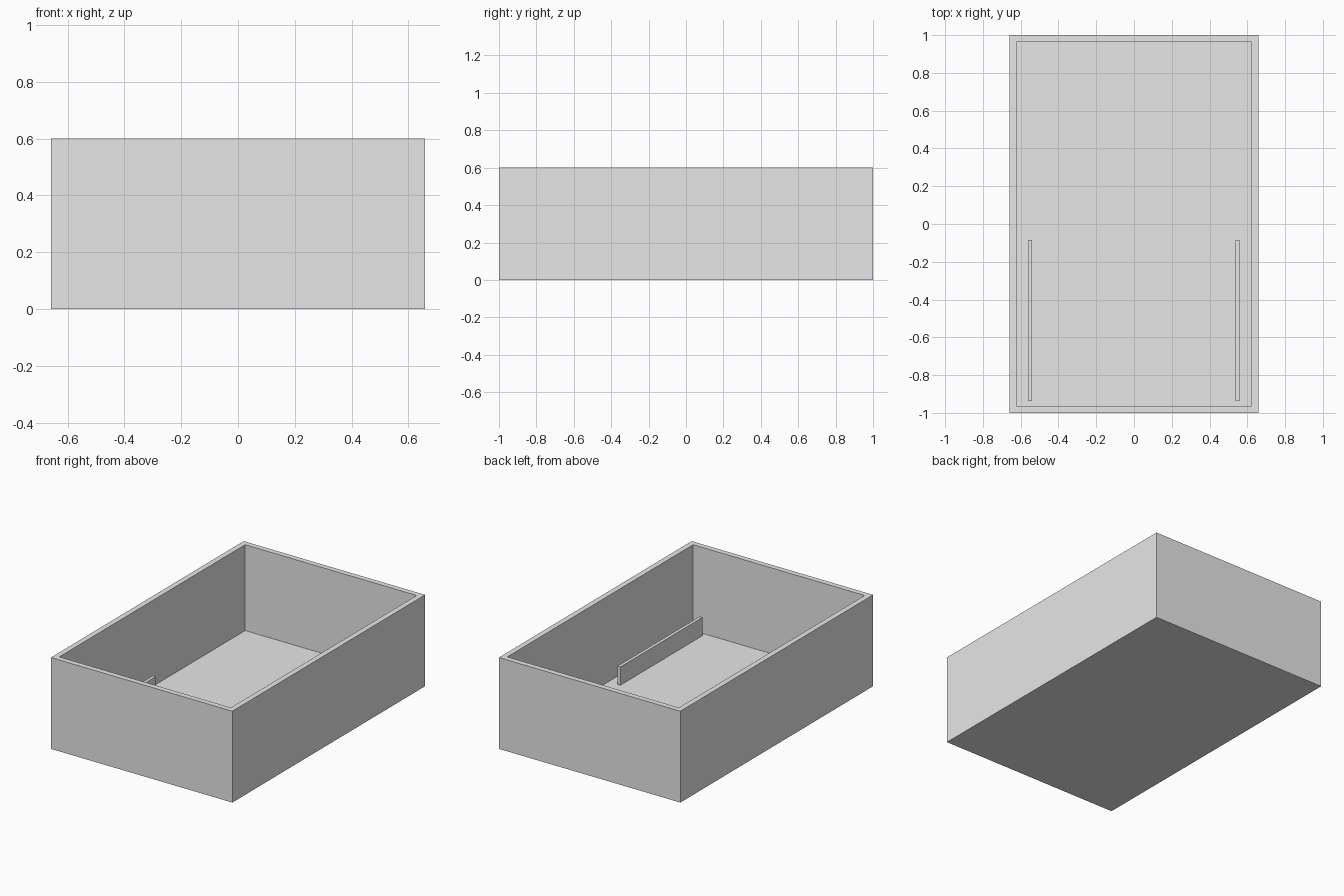
import bpy
import bmesh
from mathutils import Matrix

default = bpy.data.objects.get("Cube")
if default:
    bpy.data.objects.remove(default, do_unlink=True)

WIDTH, LENGTH, HEIGHT = 1.318, 2.0, 0.6
WALL = 0.036

# Single plain grey
grey = bpy.data.materials.new("light grey")
grey.use_nodes = True
colour = (0.8, 0.8, 0.8, 1.0)
grey.diffuse_color = colour
grey.node_tree.nodes["Principled BSDF"].inputs["Base Color"].default_value = colour


def block(bm, size, centre):
    """Add a box of the given size around the given centre."""
    bmesh.ops.create_cube(
        bm, size=1.0, matrix=Matrix.Translation(centre) @ Matrix.Diagonal((*size, 1.0)))


def finish(name, bm):
    mesh = bpy.data.meshes.new(name)
    bm.normal_update()
    bm.to_mesh(mesh)
    bm.free()
    mesh.materials.append(grey)
    obj = bpy.data.objects.new(name, mesh)
    bpy.context.collection.objects.link(obj)
    return obj


# Open tray: inset the top face for the rim, then push it down to the floor
bm = bmesh.new()
block(bm, (WIDTH, LENGTH, HEIGHT), (0, 0, HEIGHT / 2))
bm.normal_update()
top = max(bm.faces, key=lambda f: f.calc_center_median().z)
bmesh.ops.inset_region(bm, faces=[top], thickness=WALL, use_even_offset=True)
pushed = bmesh.ops.extrude_discrete_faces(bm, faces=[top])["faces"][0]
bmesh.ops.translate(bm, verts=pushed.verts, vec=(0, 0, WALL - HEIGHT))
bmesh.ops.recalc_face_normals(bm, faces=bm.faces)
finish("tray", bm)

# Two thin upright rails standing on the floor near the front
RAIL_HEIGHT = 0.12
for name, x in (("left_rail", 0.547), ("right_rail", -0.55)):
    bm = bmesh.new()
    block(bm, (0.021, 0.853, RAIL_HEIGHT), (x, -0.511, WALL + RAIL_HEIGHT / 2))
    finish(name, bm)
